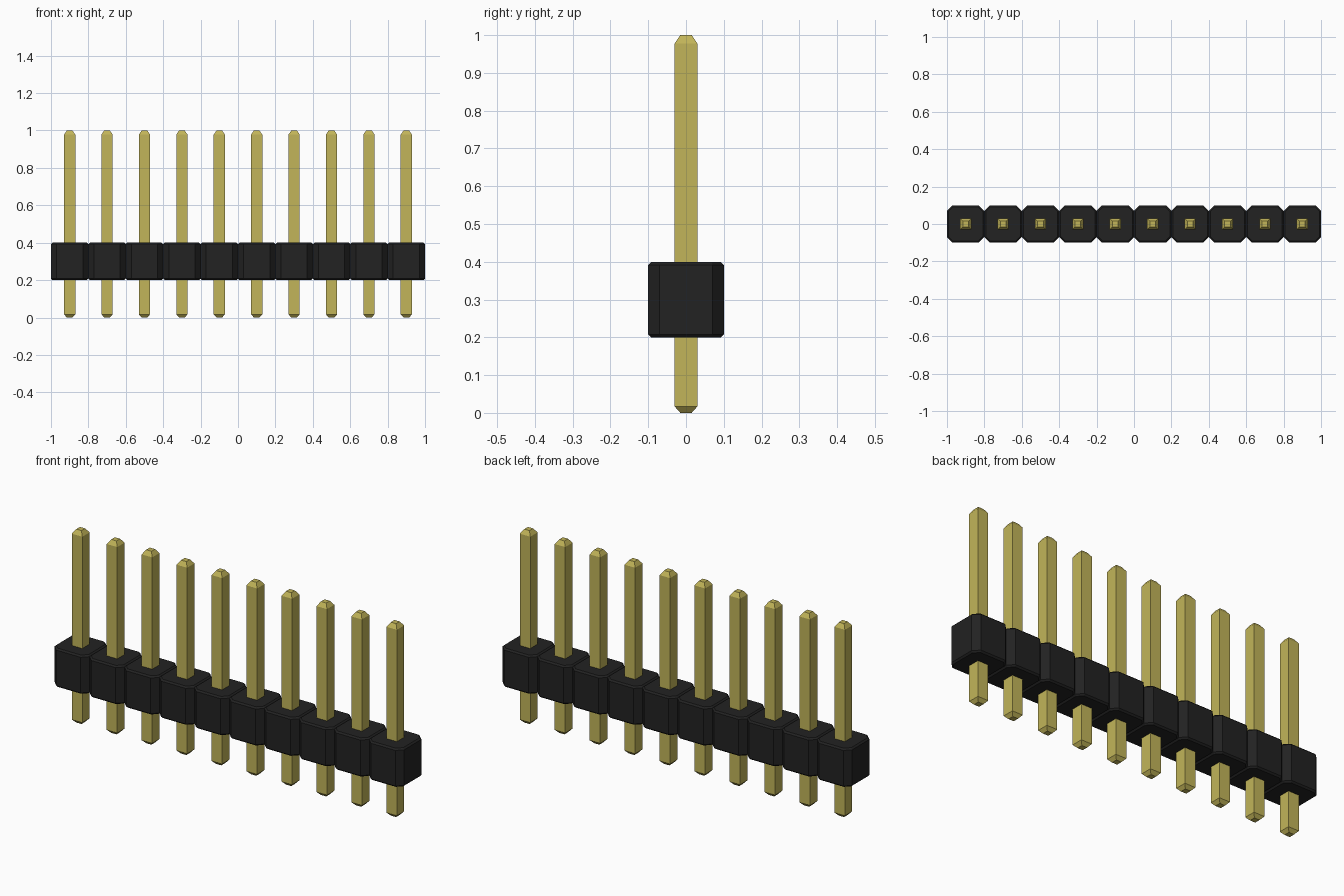
import bpy, bmesh

old = bpy.data.objects.get("Cube")
if old:
    bpy.data.objects.remove(old, do_unlink=True)

PITCH, COUNT = 0.2, 10


def make_material(name, rgb, metallic=0.0):
    mat = bpy.data.materials.new(name)
    mat.use_nodes = True
    mat.diffuse_color = (*rgb, 1)
    bsdf = mat.node_tree.nodes["Principled BSDF"]
    bsdf.inputs["Base Color"].default_value = (*rgb, 1)
    bsdf.inputs["Metallic"].default_value = metallic
    return mat


def outline(half, cut):
    """Square outline, with its corners cut off when cut is above zero."""
    if cut == 0:
        return [(-half, -half), (half, -half), (half, half), (-half, half)]
    k = half - cut
    return [(-k, -half), (k, -half), (half, -k), (half, k),
            (k, half), (-k, half), (-half, k), (-half, -k)]


def loft(name, levels, mat):
    """Capped solid through outlines given as (z, half width, corner cut)."""
    bm = bmesh.new()
    rings = [[bm.verts.new((x, y, z)) for x, y in outline(half, cut)]
             for z, half, cut in levels]
    n = len(rings[0])
    for low, high in zip(rings, rings[1:]):
        for i in range(n):
            j = (i + 1) % n
            bm.faces.new((low[i], low[j], high[j], high[i]))
    bm.faces.new(rings[0][::-1])
    bm.faces.new(rings[-1])
    mesh = bpy.data.meshes.new(name)
    bm.to_mesh(mesh)
    bm.free()
    mesh.materials.append(mat)
    return mesh


black = make_material("black plastic", (0.016, 0.016, 0.016))
gold = make_material("gold metal", (0.54, 0.46, 0.10))

# Housing cell: octagonal block with small bevels at top and bottom
cell = loft("housing_cell", [(0.2, 0.092, 0.025), (0.208, 0.1, 0.03),
                             (0.392, 0.1, 0.03), (0.4, 0.092, 0.025)], black)

# Pin: square bar with tapered ends
pin = loft("pin", [(0, 0.015, 0), (0.017, 0.03, 0),
                   (0.978, 0.03, 0), (1, 0.015, 0)], gold)

# Row of cells, each with its pin
for i in range(COUNT):
    for mesh in (cell, pin):
        obj = bpy.data.objects.new(f"{mesh.name}_{i + 1}", mesh)
        obj.location.x = (i - (COUNT - 1) / 2) * PITCH
        bpy.context.collection.objects.link(obj)
